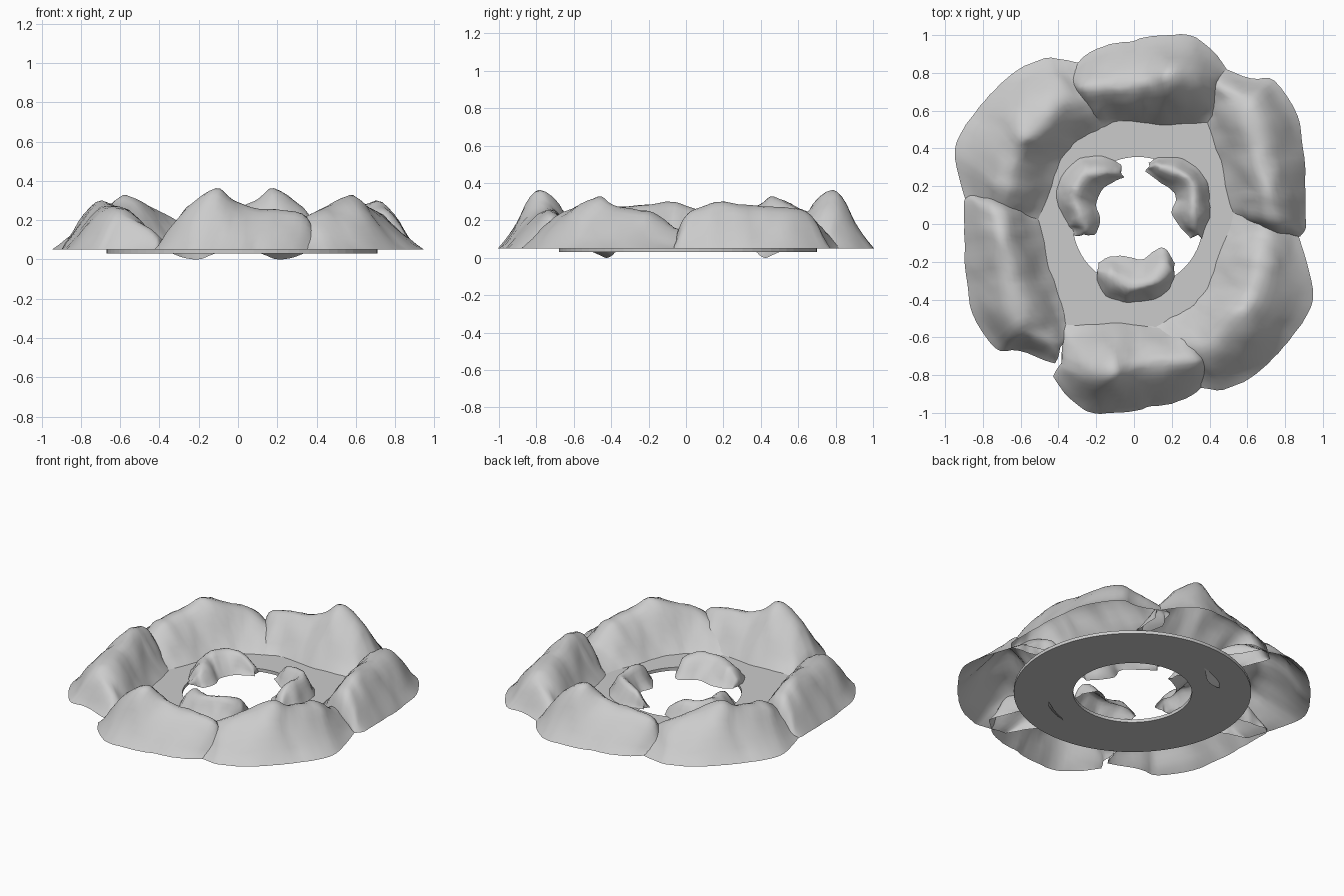
import bpy, bmesh, math
from mathutils import Vector, Matrix, noise

if "Cube" in bpy.data.objects:
    bpy.data.objects.remove(bpy.data.objects["Cube"])

BASE = 0.05
CX, CY = 0.02, 0.01


def spline(pts, sub):
    # Catmull-Rom interpolation through equal-length tuples
    out = []
    n = len(pts)
    for k in range(n - 1):
        a, b, c, d = (pts[min(max(j, 0), n - 1)] for j in (k - 1, k, k + 1, k + 2))
        for s in range(sub):
            t = s / sub
            out.append([0.5 * (2 * q + (r - p) * t + (2 * p - 5 * q + 4 * r - w) * t * t
                               + (3 * q - p - 3 * r + w) * t ** 3)
                        for p, q, r, w in zip(a, b, c, d)])
    out.append(list(pts[-1]))
    return out


def slope(t):
    return 0.5 * math.sin(math.pi * t / 2) + 0.5 * t * t * (3 - 2 * t)


def rock_shell(name, stations, transform, base=BASE, rough=0.022, freq=6, half=8):
    """Open rock shell; each station = inner x,y / ridge x,y,height / outer x,y (/ inner z)."""
    stations = [s if len(s) == 8 else s + (base,) for s in stations]

    def end(s, nb):  # flat end station that closes the shell steeply
        mid = [s[i] + 0.12 * (s[i] - nb[i]) for i in range(8)]
        mid[4] = mid[7] = base
        return tuple(mid)
    full = [end(stations[0], stations[1])] + stations + [end(stations[-1], stations[-2])]
    bm = bmesh.new()
    rows = []
    for ix, iy, rx, ry, h, ox, oy, iz in spline(full, 4):
        row = []
        for k in range(2 * half + 1):
            t = k / half if k <= half else (2 * half - k) / half
            ex, ey, ez = (ix, iy, max(iz, 0)) if k <= half else (ox, oy, base)
            p = Vector((ex + (rx - ex) * t, ey + (ry - ey) * t, ez + (h - ez) * slope(t)))
            n = noise.noise_vector(Vector((p.x, p.y, 0.3)) * freq)
            n += 0.4 * noise.noise_vector(Vector((p.x, p.y, 1.7)) * freq * 3)
            edge = 0.6 if k in (0, 2 * half) else 1.0
            lift = 0.7 * min(1, 2 * t) * max(0, min(1, (h - ez) * 10))
            p += Vector((n.x * edge, n.y * edge, n.z * lift)) * rough
            p.z = max(p.z, ez)
            row.append(bm.verts.new(p))
        rows.append(row)
    for a, b in zip(rows, rows[1:]):
        for k in range(2 * half):
            bm.faces.new((a[k], a[k + 1], b[k + 1], b[k]))
    bm.transform(transform)
    bm.normal_update()
    if sum(f.normal.z * f.calc_area() for f in bm.faces) < 0:
        bmesh.ops.reverse_faces(bm, faces=bm.faces[:])
    return finish(name, bm, True)


def finish(name, bm, smooth):
    me = bpy.data.meshes.new(name)
    for f in bm.faces:
        f.smooth = smooth
    bm.to_mesh(me)
    bm.free()
    ob = bpy.data.objects.new(name, me)
    bpy.context.collection.objects.link(ob)
    return ob


# flat ring plate
bm = bmesh.new()
prof = [bm.verts.new((CX + r, CY, z)) for r, z in ((0.345, 0.03), (0.69, 0.03), (0.69, 0.05), (0.345, 0.05))]
edges = [bm.edges.new((prof[i], prof[(i + 1) % 4])) for i in range(4)]
bmesh.ops.spin(bm, geom=prof + edges, cent=(CX, CY, 0), axis=(0, 0, 1),
               angle=2 * math.pi, steps=72)
bmesh.ops.remove_doubles(bm, verts=bm.verts[:], dist=1e-4)
bmesh.ops.recalc_face_normals(bm, faces=bm.faces[:])
finish("ring_plate", bm, False)

# outer hills: three shapes, each repeated half a turn away
back = [(-.28, .60, -.34, .74, .09, -.35, .81), (-.18, .51, -.27, .72, .22, -.27, .89),
        (-.08, .54, -.15, .73, .255, -.13, .95), (.05, .54, 0, .75, .27, 0, .97),
        (.15, .53, .10, .76, .315, .13, 1.0), (.25, .53, .19, .77, .36, .28, 1.0),
        (.36, .53, .33, .78, .27, .38, .95), (.43, .53, .45, .74, .12, .485, .82)]
side = [(.36, .68, .42, .75, .12, .45, .83), (.37, .61, .53, .70, .19, .61, .775),
        (.38, .54, .60, .63, .25, .75, .76), (.42, .44, .66, .50, .275, .87, .57),
        (.46, .33, .68, .36, .285, .89, .40),
        (.49, .20, .70, .22, .30, .90, .22), (.51, .10, .72, .10, .28, .91, .08),
        (.55, .03, .74, .00, .24, .915, -.01), (.64, -.03, .76, -.05, .13, .88, -.06)]
corner = [(-.06, .54, -.18, .71, .12, -.27, .86), (-.14, .47, -.27, .68, .17, -.36, .87, .02),
          (-.20, .43, -.36, .66, .23, -.47, .88, 0),
          (-.28, .40, -.46, .58, .27, -.62, .82, .01), (-.36, .36, -.57, .48, .335, -.74, .71, .04),
          (-.41, .28, -.62, .40, .29, -.85, .60), (-.44, .20, -.66, .28, .26, -.925, .47),
          (-.48, .08, -.67, .16, .24, -.95, .35), (-.52, .0, -.70, .06, .16, -.89, .12),
          (-.54, -.08, -.70, -.03, .12, -.86, .02)]
half_turn = Matrix.Rotation(math.pi, 4, 'Z')
for label, shape, shift in (("back", back, (.07, 0, 0)), ("side", side, (.01, .10, 0)),
                            ("corner", corner, (0, 0, 0))):
    rock_shell(label + "_hill", shape, Matrix.Identity(4))
    rock_shell(label + "_hill_opposite", shape, Matrix.Translation(shift) @ half_turn)

# three small crescent rocks on the inner rim
front_rock = [(-.18, -.20, -.19, -.25, .09, -.19, -.31), (-.12, -.17, -.13, -.28, .14, -.15, -.38),
              (-.05, -.17, -.05, -.32, .15, -.06, -.415), (.04, -.19, .04, -.33, .16, .03, -.415),
              (.10, -.15, .11, -.30, .17, .11, -.40), (.16, -.13, .18, -.25, .14, .19, -.35),
              (.21, -.20, .21, -.24, .09, .215, -.28)]
right_rock = [(.06, .27, .08, .30, .09, .08, .33), (.12, .23, .15, .30, .14, .15, .36),
              (.20, .18, .27, .26, .17, .30, .33), (.22, .13, .32, .19, .16, .38, .24),
              (.20, .06, .32, .09, .17, .405, .12), (.24, -.01, .33, .02, .15, .40, .02),
              (.29, -.07, .33, -.05, .09, .36, -.07)]
left_rock = [(-.06, .24, -.08, .28, .09, -.08, .32), (-.13, .21, -.17, .28, .15, -.15, .36),
             (-.17, .18, -.25, .26, .16, -.26, .36), (-.19, .13, -.30, .19, .17, -.37, .28),
             (-.20, .09, -.32, .13, .15, -.41, .15), (-.18, .03, -.29, .05, .15, -.38, .05),
             (-.20, -.05, -.27, -.03, .12, -.35, .0), (-.24, -.06, -.28, -.06, .08, -.32, -.06)]
for label, shape in (("front", front_rock), ("right", right_rock), ("left", left_rock)):
    rock_shell(label + "_inner_rock", shape, Matrix.Identity(4), base=0.045,
               rough=0.014, freq=12, half=6)
